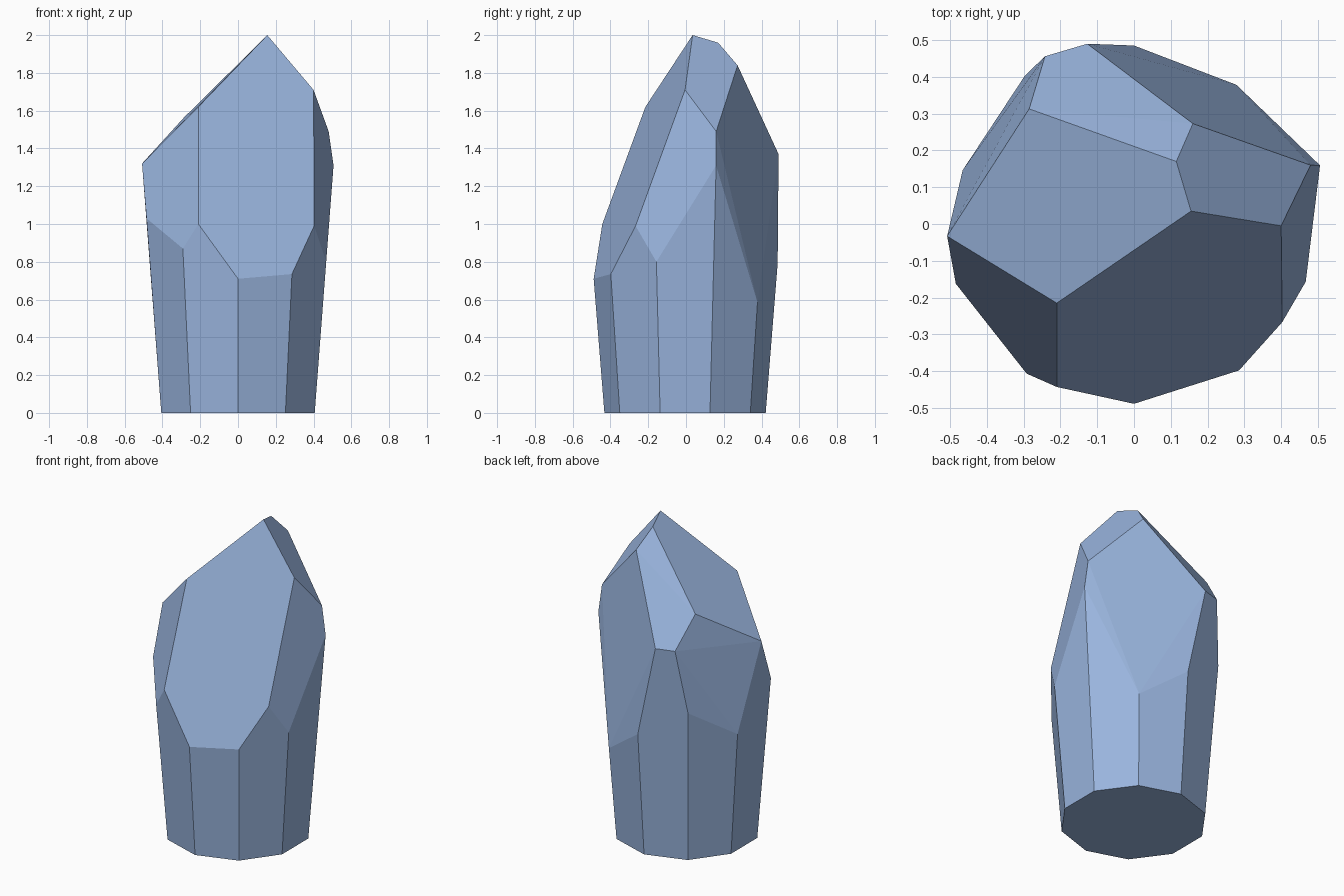
import bpy, bmesh, math
from mathutils import Vector

if "Cube" in bpy.data.objects:
    bpy.data.objects.remove(bpy.data.objects["Cube"])

# Ten-sided shaft: each column edge leans outwards and stops where a facet cuts it
COLUMN_TOPS = [0.71, 0.735, 0.80, 1.31, 0.585, 0.79, 0.97, 0.785, 1.03, 0.87]

# Corners of the broken facets that form the tip
TIP = [
    (0.155, 0.035, 2.00), (0.115, 0.17, 1.96), (0.16, 0.273, 1.84),
    (0.40, -0.005, 1.71), (0.48, 0.16, 1.49), (0.403, -0.267, 0.99),
    (-0.21, -0.215, 1.62), (-0.21, -0.443, 1.00), (-0.508, -0.033, 1.32),
    (-0.285, 0.313, 1.565), (-0.242, 0.456, 1.37), (-0.127, 0.49, 1.37),
]


def column_point(i, z):
    a = math.radians(36 * i)
    r = 0.427 + 0.08 * z
    return Vector((r * math.sin(a), -r * math.cos(a) - 0.005, z))


bm = bmesh.new()
for i, top in enumerate(COLUMN_TOPS):
    bm.verts.new(column_point(i, 0))
    bm.verts.new(column_point(i, top))
for p in TIP:
    bm.verts.new(p)

# Wrap the corners in flat facets and merge the coplanar triangles
bmesh.ops.convex_hull(bm, input=bm.verts[:])
loose = [v for v in bm.verts if not v.link_faces]
bmesh.ops.delete(bm, geom=loose, context='VERTS')
bmesh.ops.dissolve_limit(bm, angle_limit=math.radians(3),
                         verts=bm.verts[:], edges=bm.edges[:])
bmesh.ops.recalc_face_normals(bm, faces=bm.faces[:])

mesh = bpy.data.meshes.new("crystal_shard")
bm.to_mesh(mesh)
bm.free()

# Single pale blue colour
mat = bpy.data.materials.new("pale blue")
mat.diffuse_color = (0.32, 0.46, 0.73, 1.0)
mat.use_nodes = True
mat.node_tree.nodes["Principled BSDF"].inputs["Base Color"].default_value = mat.diffuse_color
mesh.materials.append(mat)

crystal = bpy.data.objects.new("crystal_shard", mesh)
bpy.context.collection.objects.link(crystal)
